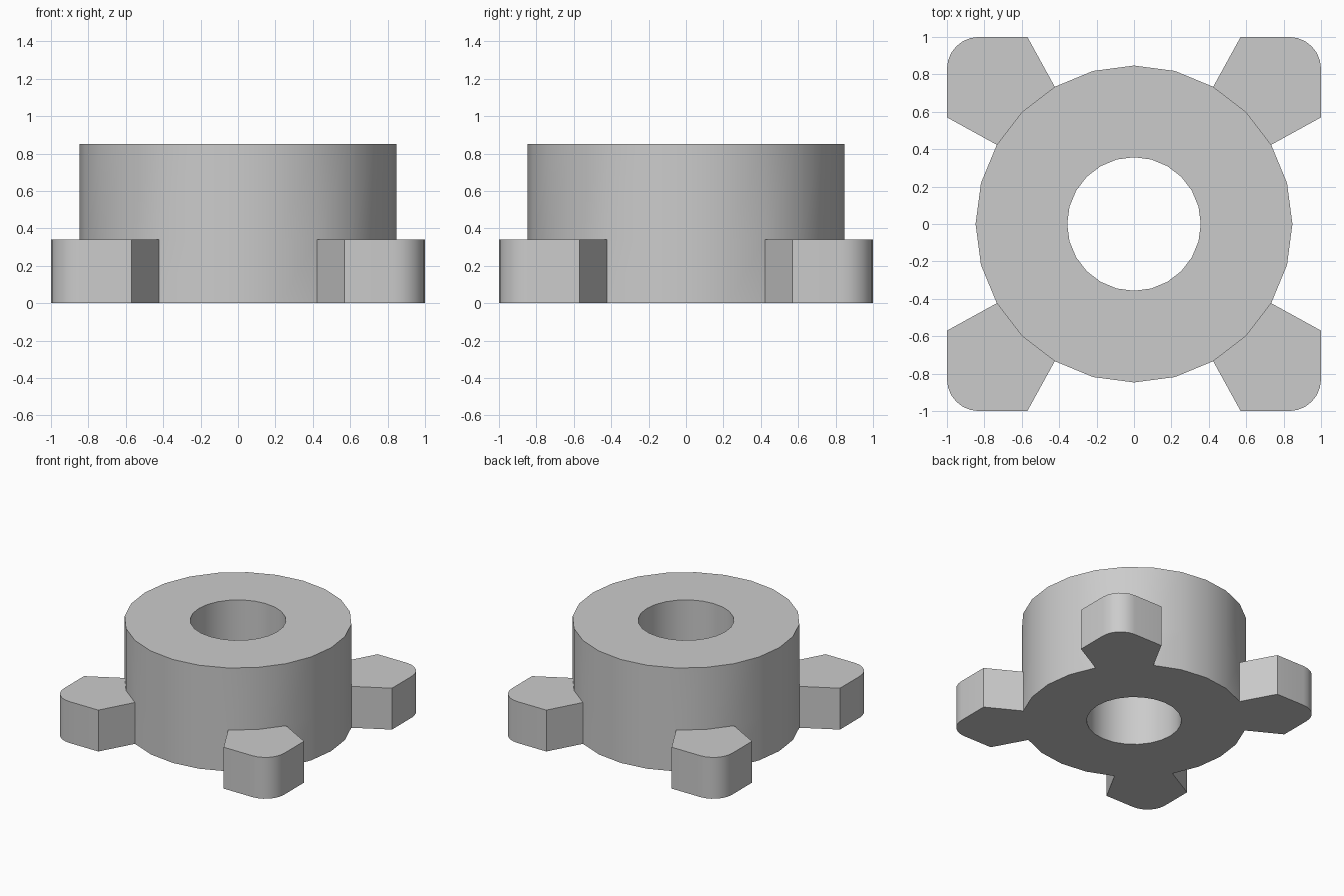
import bpy, bmesh
from math import sin, cos, pi, radians, degrees, atan2
from mathutils import Vector, Matrix

cube = bpy.data.objects.get("Cube")
if cube:
    bpy.data.objects.remove(cube, do_unlink=True)

SIDES = 24
OUTER, BORE = 0.847, 0.357
HEIGHT, LUG_HEIGHT = 0.85, 0.34
CORNER = 0.17

grey = bpy.data.materials.new("plain grey")
grey.use_nodes = True
colour = (0.6, 0.6, 0.6, 1)
grey.diffuse_color = colour
grey.node_tree.nodes["Principled BSDF"].inputs["Base Color"].default_value = colour


def finish(bm, name):
    mesh = bpy.data.meshes.new(name)
    bm.to_mesh(mesh)
    bm.free()
    obj = bpy.data.objects.new(name, mesh)
    bpy.context.collection.objects.link(obj)
    mesh.materials.append(grey)
    bpy.ops.object.select_all(action='DESELECT')
    obj.select_set(True)
    bpy.context.view_layer.objects.active = obj
    bpy.ops.object.shade_smooth_by_angle(angle=radians(30))
    return obj


def polar(radius, angle):
    return Vector((radius * cos(angle), radius * sin(angle), 0))


# Bored collar: a ring section spun about z
bm = bmesh.new()
section = [(BORE, 0), (OUTER, 0), (OUTER, LUG_HEIGHT), (OUTER, HEIGHT), (BORE, HEIGHT)]
verts = [bm.verts.new((r, 0, z)) for r, z in section]
edges = [bm.edges.new((verts[i - 1], verts[i])) for i in range(len(verts))]
bmesh.ops.spin(bm, geom=verts + edges, axis=(0, 0, 1), cent=(0, 0, 0),
               angle=2 * pi, steps=SIDES)
bmesh.ops.remove_doubles(bm, verts=bm.verts, dist=0.0001)
bmesh.ops.recalc_face_normals(bm, faces=bm.faces)

# Open the wall where the four lugs join it
hidden = []
for f in bm.faces:
    c = f.calc_center_median()
    off_diagonal = abs(degrees(atan2(c.y, c.x)) % 90 - 45)
    if c.z < LUG_HEIGHT and c.xy.length > 0.8 and off_diagonal < 15:
        hidden.append(f)
bmesh.ops.delete(bm, geom=hidden, context='FACES')
finish(bm, "bored_collar")


# Corner lugs: flared pads with one rounded corner
def make_lug(name, turn):
    bm = bmesh.new()
    centre = Vector((1 - CORNER, 1 - CORNER, 0))
    outline = [polar(OUTER, radians(a)) for a in (60, 45, 30)]
    outline.append(Vector((1, 0.57, 0)))
    outline += [centre + polar(CORNER, pi / 2 * i / 6) for i in range(7)]
    outline.append(Vector((0.57, 1, 0)))
    base = bm.faces.new([bm.verts.new(p) for p in outline])
    top = bmesh.ops.extrude_face_region(bm, geom=[base], use_keep_orig=True)
    moved = [g for g in top["geom"] if isinstance(g, bmesh.types.BMVert)]
    bmesh.ops.translate(bm, verts=moved, vec=(0, 0, LUG_HEIGHT))
    bmesh.ops.recalc_face_normals(bm, faces=bm.faces)
    inner = [f for f in bm.faces
             if all(v.co.xy.length < OUTER + 0.001 for v in f.verts)]
    bmesh.ops.delete(bm, geom=inner, context='FACES')
    bm.transform(Matrix.Rotation(turn, 4, 'Z'))
    finish(bm, name)


for i, place in enumerate(("back_left", "back_right", "front_right", "front_left")):
    make_lug(place + "_lug", i * pi / 2)
